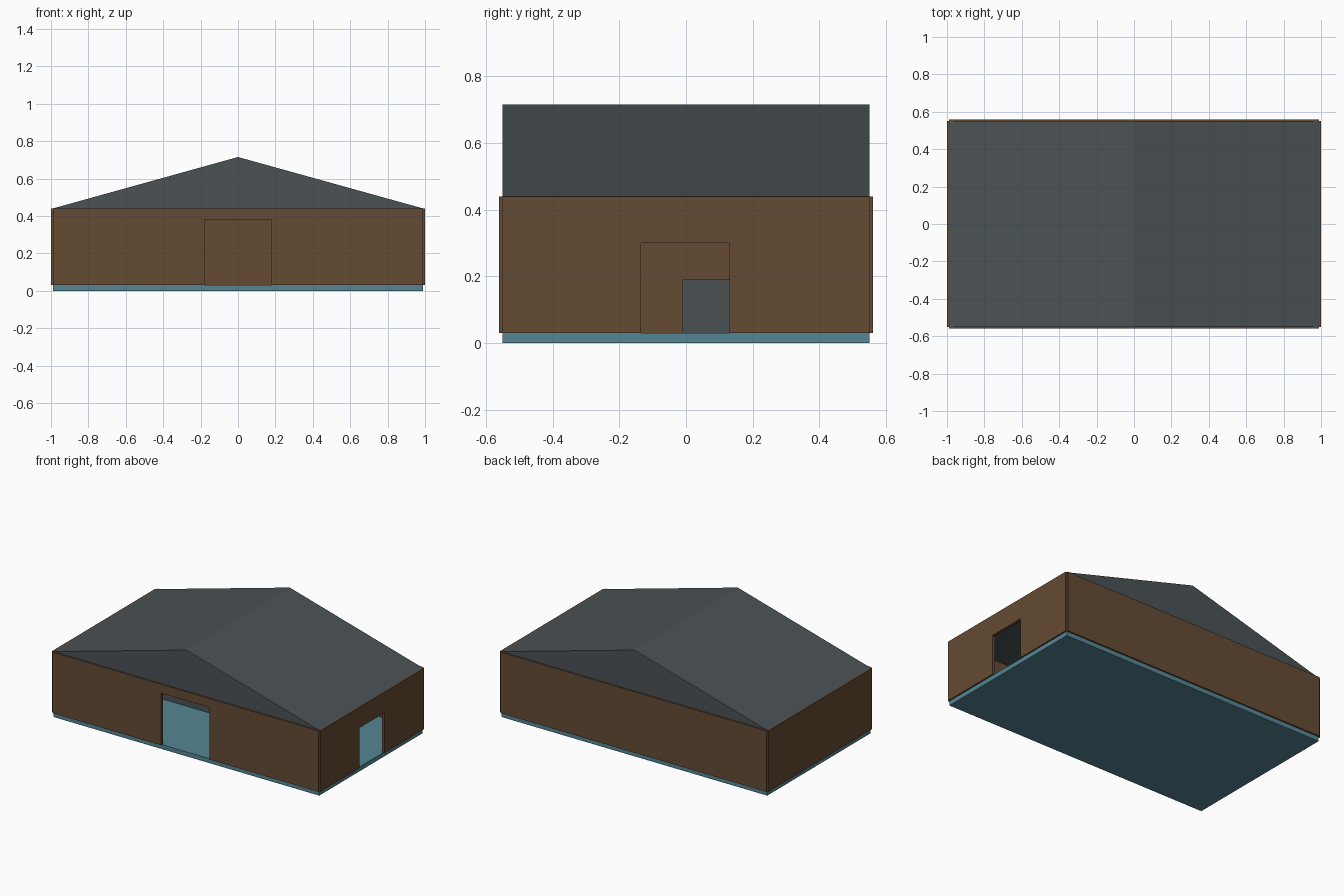
import bpy, bmesh
from mathutils import Vector

if "Cube" in bpy.data.objects:
    bpy.data.objects.remove(bpy.data.objects["Cube"])

HX, HY = 0.99, 0.55          # wall centre lines / floor half size
FLOOR, EAVE, RIDGE, T = 0.03, 0.44, 0.715, 0.02


def material(name, rgb):
    m = bpy.data.materials.new(name)
    m.diffuse_color = (*rgb, 1)
    m.use_nodes = True
    m.node_tree.nodes["Principled BSDF"].inputs["Base Color"].default_value = m.diffuse_color
    return m


BROWN = material("brown", (0.13, 0.07, 0.035))
TEAL = material("teal", (0.09, 0.24, 0.30))
SLATE = material("slate", (0.07, 0.085, 0.09))


def extrude(name, points, push, mat):
    """Extrude a planar outline along a vector into a closed solid."""
    bm = bmesh.new()
    face = bm.faces.new([bm.verts.new(p) for p in points])
    out = bmesh.ops.extrude_face_region(bm, geom=[face], use_keep_orig=True)
    verts = [g for g in out["geom"] if isinstance(g, bmesh.types.BMVert)]
    bmesh.ops.translate(bm, verts=verts, vec=Vector(push))
    bmesh.ops.recalc_face_normals(bm, faces=bm.faces[:])
    mesh = bpy.data.meshes.new(name)
    bm.to_mesh(mesh)
    bm.free()
    mesh.materials.append(mat)
    obj = bpy.data.objects.new(name, mesh)
    bpy.context.collection.objects.link(obj)
    return obj


def box(name, x0, x1, y0, y1, z0, z1, mat):
    outline = [(x0, y0, z0), (x1, y0, z0), (x1, y1, z0), (x0, y1, z0)]
    return extrude(name, outline, (0, 0, z1 - z0), mat)


def wall_outline(half, door=None):
    """Wall elevation, optionally with a doorway down to the floor."""
    pts = [(half, FLOOR), (half, EAVE), (-half, EAVE), (-half, FLOOR)]
    if door:
        a, b, top = door
        pts += [(a, FLOOR), (a, top), (b, top), (b, FLOOR)]
    return pts


# floor slab
box("floor", -HX, HX, -HY, HY, 0, FLOOR, TEAL)

# long walls, the front one with a wide doorway
for name, y, door in (("front_wall", -HY, (-0.18, 0.18, 0.38)), ("back_wall", HY, None)):
    extrude(name, [(u, y - T / 2, z) for u, z in wall_outline(HX, door)], (0, T, 0), BROWN)

# short walls, the right one with a side doorway
for name, x, door in (("right_wall", HX, (-0.135, 0.13, 0.30)), ("left_wall", -HX, None)):
    extrude(name, [(x - T / 2, u, z) for u, z in wall_outline(HY, door)], (T, 0, 0), BROWN)

# gable roof with its ridge running front to back
extrude("roof", [(-HX, -HY, EAVE), (HX, -HY, EAVE), (0, -HY, RIDGE)], (0, 2 * HY, 0), SLATE)

# low block inside, seen through the doorways
box("inner_block", -0.80, -0.20, -0.01, 0.40, FLOOR, 0.19, SLATE)
